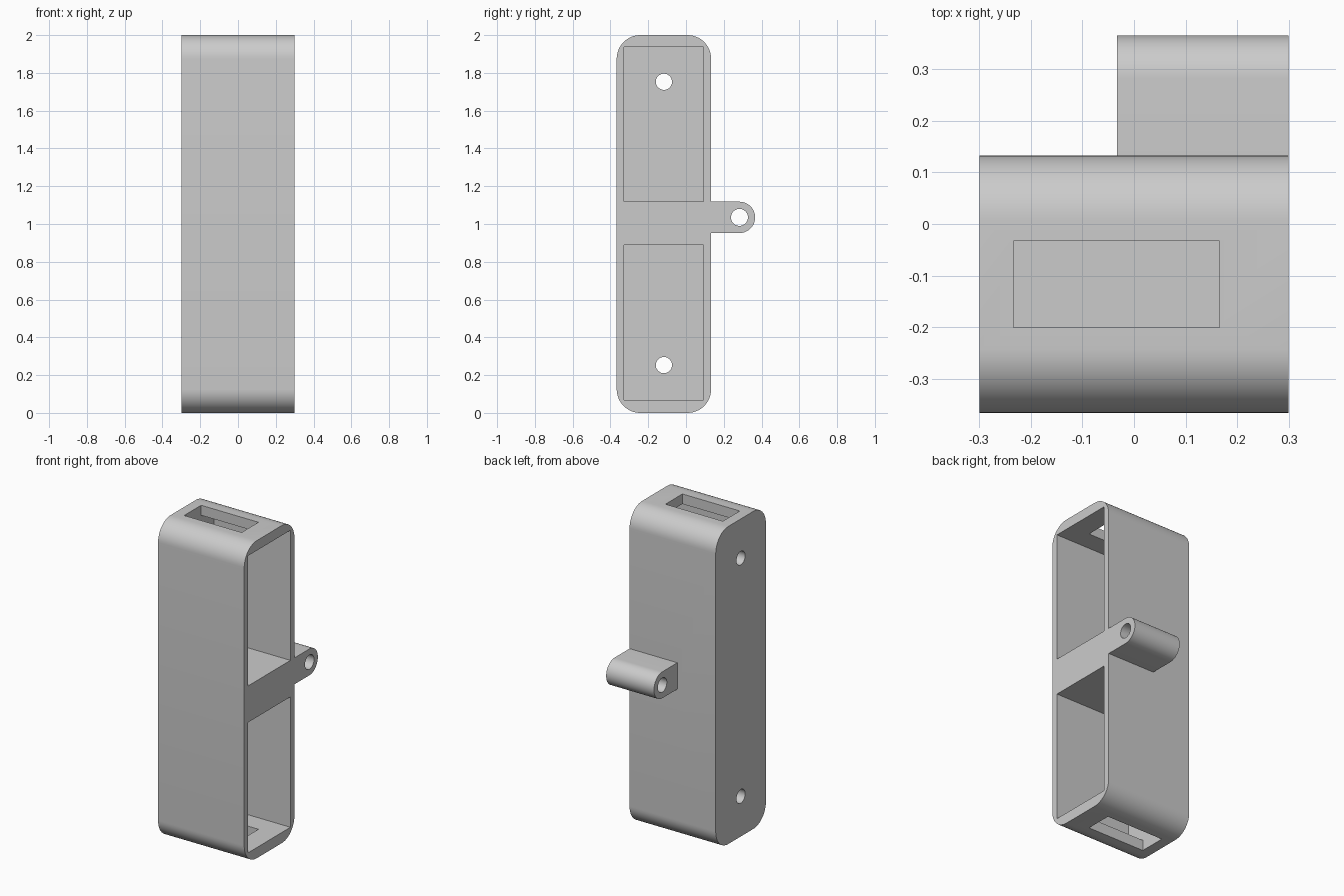
import bpy, bmesh
from math import pi, cos, sin, radians

cube = bpy.data.objects.get("Cube")
if cube:
    bpy.data.objects.remove(cube, do_unlink=True)

grey = bpy.data.materials.new("light_grey")
grey.use_nodes = True
GREY = (0.6, 0.6, 0.6, 1)
grey.diffuse_color = GREY
grey.node_tree.nodes["Principled BSDF"].inputs["Base Color"].default_value = GREY

MID_Y = -0.117          # centre line of the housing
RIGHT, LEFT = -0.3, 0.3  # closed and open side


def arc(y, z, r, start, end, steps=12):
    """Points of an arc in the y-z plane."""
    angles = [radians(start + (end - start) * i / steps) for i in range(steps + 1)]
    return [(y + r * cos(a), z + r * sin(a)) for a in angles]


def extrude(name, outline, x0, x1):
    """Solid with a y-z outline, running from x0 to x1."""
    bm = bmesh.new()
    face = bm.faces.new([bm.verts.new((x0, y, z)) for y, z in outline])
    new = bmesh.ops.extrude_face_region(bm, geom=[face])["geom"]
    verts = [v for v in new if isinstance(v, bmesh.types.BMVert)]
    bmesh.ops.translate(bm, verts=verts, vec=(x1 - x0, 0, 0))
    bmesh.ops.recalc_face_normals(bm, faces=bm.faces)
    mesh = bpy.data.meshes.new(name)
    bm.to_mesh(mesh)
    bm.free()
    mesh.materials.append(grey)
    obj = bpy.data.objects.new(name, mesh)
    bpy.context.collection.objects.link(obj)
    return obj


def box(name, x0, x1, y0, y1, z0, z1):
    return extrude(name, [(y0, z0), (y1, z0), (y1, z1), (y0, z1)], x0, x1)


def rod(name, y, z, r, x0, x1):
    return extrude(name, arc(y, z, r, 0, 360, 40)[:-1], x0, x1)


def combine(obj, other, operation):
    """Boolean the other solid into obj and discard it."""
    mod = obj.modifiers.new("combine", "BOOLEAN")
    mod.operation, mod.solver, mod.object = operation, "EXACT", other
    other.hide_render = True
    graph = bpy.context.evaluated_depsgraph_get()
    mesh = bpy.data.meshes.new_from_object(obj.evaluated_get(graph))
    obj.modifiers.clear()
    obj.data = mesh
    bpy.data.objects.remove(other, do_unlink=True)


# Housing with rounded long edges
R, HALF = 0.125, 0.25
outline = []
for side, z, start in ((1, 2 - R, 0), (-1, 2 - R, 90), (-1, R, 180), (1, R, 270)):
    outline += arc(MID_Y + side * (HALF - R), z, R, start, start + 90)
housing = extrude("housing", outline, RIGHT, LEFT)

# Hinge lug on the back
lug_y, lug_z, lug_r = 0.283, 1.035, 0.083
lug_outline = arc(lug_y, lug_z, lug_r, -90, 90, 24)
lug_outline += [(0.05, lug_z + lug_r), (0.05, lug_z - lug_r)]
lug = extrude("hinge_lug", lug_outline, -0.033, LEFT)
combine(housing, lug, "UNION")

# Two compartments open on the left side
for z0, z1 in ((0.067, 0.888), (1.118, 1.937)):
    pocket = box("pocket_cutter", -0.234, 0.4, MID_Y - 0.21, MID_Y + 0.21, z0, z1)
    combine(housing, pocket, "DIFFERENCE")

# Slots through the bottom and top walls
for z0, z1 in ((-0.1, 0.2), (1.8, 2.1)):
    slot = box("slot_cutter", -0.234, 0.166, MID_Y - 0.084, MID_Y + 0.084, z0, z1)
    combine(housing, slot, "DIFFERENCE")

# Screw holes in the closed side and the pin hole in the lug
for y, z, r, x1 in ((MID_Y, 0.253, 0.043, 0), (MID_Y, 1.753, 0.043, 0),
                    (lug_y, lug_z, 0.045, 0.4)):
    combine(housing, rod("hole_cutter", y, z, r, -0.4, x1), "DIFFERENCE")

# Smooth curved surfaces, crisp edges
bpy.ops.object.select_all(action="DESELECT")
housing.select_set(True)
bpy.context.view_layer.objects.active = housing
bpy.ops.object.shade_smooth_by_angle(angle=radians(30))
